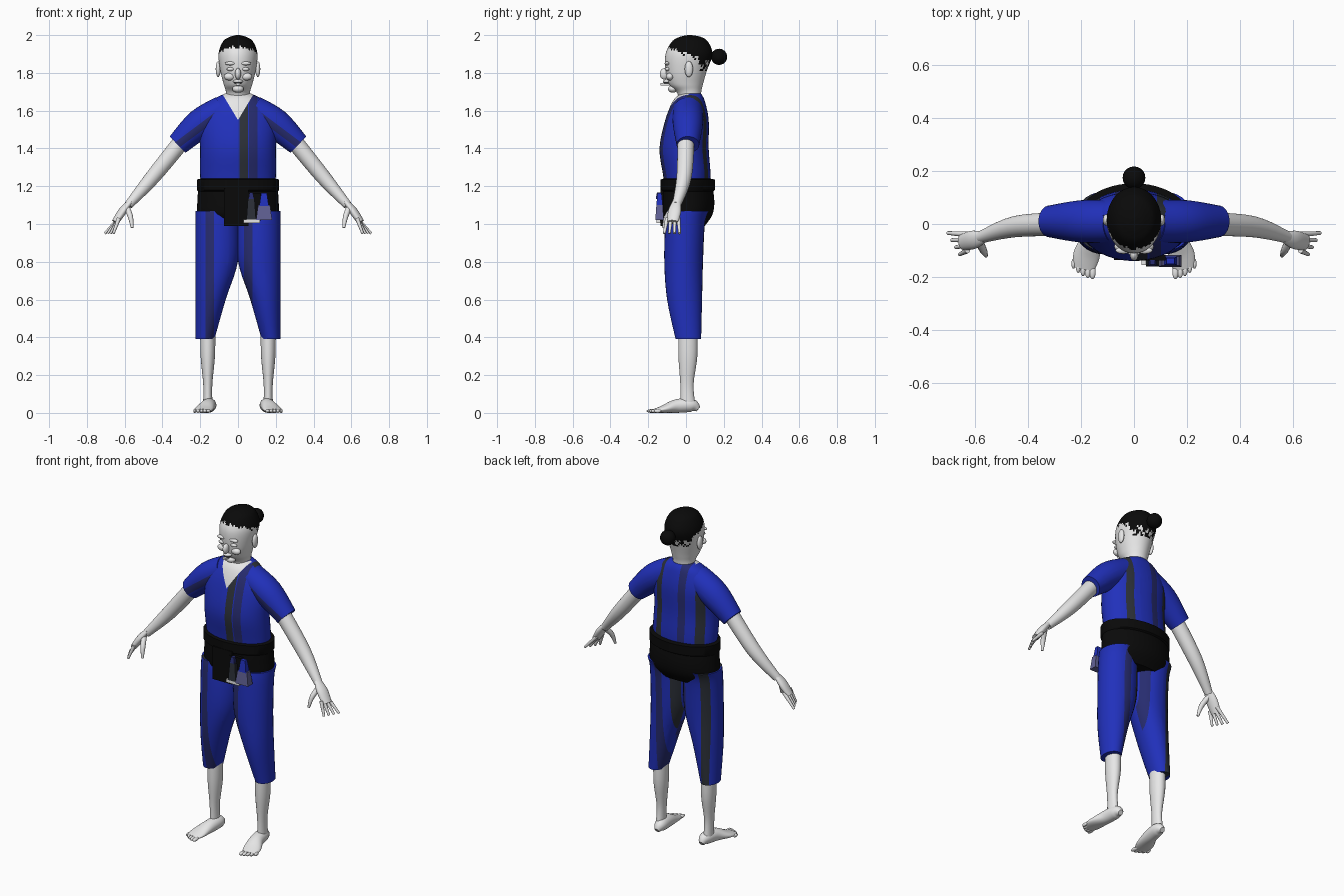
import bpy, bmesh, math, random
from mathutils import Vector, Matrix

random.seed(4)
if "Cube" in bpy.data.objects:
    bpy.data.objects.remove(bpy.data.objects["Cube"])


def material(name, red, green, blue):
    mat = bpy.data.materials.new(name)
    mat.use_nodes = True
    mat.diffuse_color = (red, green, blue, 1)
    mat.node_tree.nodes["Principled BSDF"].inputs["Base Color"].default_value = mat.diffuse_color
    return mat


SKIN = material("pale skin", .8, .8, .8)
BLUE = material("royal blue cloth", .015, .03, .5)
NAVY = material("navy stripe", .02, .025, .16)
CHARCOAL = material("charcoal stripe", .025, .03, .04)
BLACK = material("black", .003, .003, .003)
SLATE = material("slate pouch", .12, .12, .3)
CLOTH = [BLUE, NAVY, CHARCOAL, SKIN]
ALONG_X, ALONG_Y, ALONG_Z = Matrix.Identity(3)
FRONT, BACK = -1, 1


def finish(bm, name, mats, cuts=(), rule=None):
    """Cut along planes, colour the faces by a rule and make the object."""
    for point, normal in cuts:
        bmesh.ops.bisect_plane(bm, geom=bm.verts[:] + bm.edges[:] + bm.faces[:],
                               plane_co=point, plane_no=normal)
    bmesh.ops.recalc_face_normals(bm, faces=bm.faces)
    for face in bm.faces:
        face.smooth = True
        if rule:
            face.material_index = mats.index(rule(face.calc_center_median()))
    mesh = bpy.data.meshes.new(name)
    bm.to_mesh(mesh)
    bm.free()
    for mat in mats:
        mesh.materials.append(mat)
    mesh.set_sharp_from_angle(angle=math.radians(45))
    bpy.context.collection.objects.link(bpy.data.objects.new(name, mesh))


def resample(rows, steps):
    """Smooth curve through the section rows."""
    rows = [Vector(row) for row in rows]
    padded = [rows[0]] + rows + [rows[-1]]
    curve = []
    for a, b, c, d in zip(padded, padded[1:], padded[2:], padded[3:]):
        for step in range(steps):
            t = step / steps
            start, end = (c - a) / 2, (d - b) / 2
            ease = t * t * (3 - 2 * t)
            curve.append(b.lerp(c, ease) + start * t * (1 - t) ** 2 - end * t * t * (1 - t))
    return curve + [rows[-1]]


def loft(name, rows, mats, level, side=1, segments=32, steps=5, **colouring):
    """Skin ellipses (x, y, z, radius, radius), kept level or square to the path."""
    rows = resample(rows, steps)
    points = [Vector((row[0] * side, row[1], row[2])) for row in rows]
    bm = bmesh.new()
    rings = []
    for i, (point, row) in enumerate(zip(points, rows)):
        u, v = ALONG_X, ALONG_Y
        if not level:
            tangent = points[min(i + 1, len(points) - 1)] - points[max(i - 1, 0)]
            u = tangent.cross(ALONG_Z).normalized()
            v = u.cross(tangent).normalized()
        angles = [math.tau * k / segments for k in range(segments)]
        rings.append([bm.verts.new(point + u * row[3] * math.cos(angle) + v * row[4] * math.sin(angle))
                      for angle in angles])
    for low, high in zip(rings, rings[1:]):
        for k in range(segments):
            bm.faces.new((low[k - 1], low[k], high[k], high[k - 1]))
    bm.faces.new(rings[0])
    bm.faces.new(rings[-1])
    finish(bm, name, mats, **colouring)


def upright(name, rows, mats, centre=lambda radius: 0, **options):
    """Level sections given as (z, x radius, front y, back y)."""
    rows = [(centre(radius), (front + back) / 2, z, radius, (back - front) / 2)
            for z, radius, front, back in rows]
    loft(name, rows, mats, level=True, **options)


def limb(name, rows, mats=(SKIN,), squash=1, **options):
    """Sections (x, y, z, radius) along a path, flattened where they meet the floor."""
    rows = [(x, y, z, radius, min(radius * squash, z)) for x, y, z, radius in rows]
    loft(name, rows, list(mats), level=False, **options)


def ball(name, centre, size, mat=SKIN):
    bm = bmesh.new()
    bmesh.ops.create_uvsphere(bm, u_segments=20, v_segments=12, radius=1)
    bm.transform(Matrix.Translation(centre) @ Matrix.Diagonal((*size, 1)))
    finish(bm, name, [mat])


def block(name, centre, size, mat, taper=1):
    """Box with a tapered top."""
    bm = bmesh.new()
    bmesh.ops.create_cube(bm, size=1)
    for vert in bm.verts:
        if vert.co.z > 0:
            vert.co.xy *= taper
    bm.transform(Matrix.Translation(centre) @ Matrix.Diagonal((*size, 1)))
    finish(bm, name, [mat])


def stripes(bands, half_width=.022):
    """Cuts and colour rule for vertical bands (x, front or back, material)."""
    def rule(c):
        for x, facing, mat in bands:
            if abs(c.x - x) < half_width and c.y * facing > 0:
                return mat
        return BLUE
    cuts = [((x + edge, 0, 0), ALONG_X) for x, *_ in bands for edge in (-half_width, half_width)]
    return cuts, rule


# Shirt with stripes and an open V neck
shirt_cuts, shirt_stripe = stripes([(.03, FRONT, CHARCOAL), (.08, FRONT, NAVY), (-.15, BACK, CHARCOAL),
                                    (-.05, BACK, NAVY), (.11, BACK, CHARCOAL)])
neck_point = Vector((0, 0, 1.55))
neck_slope = .6
shirt_cuts += [(neck_point, (side, 0, -neck_slope)) for side in (1, -1)]


def shirt_rule(c):
    in_neck = c.y < .02 and abs(c.x) < (c.z - neck_point.z) * neck_slope
    return SKIN if in_neck else shirt_stripe(c)


upright("shirt", [(1.1, .19, -.1, .12), (1.25, .2, -.12, .13), (1.4, .2, -.14, .12), (1.55, .2, -.11, .12),
                  (1.65, .14, -.07, .1), (1.69, .07, -.03, .08)],
        CLOTH, segments=48, cuts=shirt_cuts, rule=shirt_rule)

# Sleeve stripe runs parallel to the sleeve
sleeve_start, sleeve_end = Vector((.08, .01, 1.6)), Vector((.32, .01, 1.42))
trouser_bands = {1: [(.055, FRONT, NAVY), (.03, BACK, CHARCOAL), (.12, BACK, NAVY)],
                 -1: [(-.15, FRONT, NAVY), (-.18, BACK, CHARCOAL), (-.03, BACK, NAVY)]}

for side, prefix in ((1, "left_"), (-1, "right_")):
    # Sleeve
    direction = sleeve_end - sleeve_start
    across = Vector((-direction.z * side, 0, direction.x)).normalized()
    middle = sleeve_start * 1
    middle.x *= side

    def sleeve_rule(c):
        return NAVY if c.y < 0 and abs((c - middle).dot(across)) < .018 else BLUE

    limb(prefix + "sleeve", [(*sleeve_start, .08), (.2, .01, 1.53, .08), (*sleeve_end, .06)], CLOTH, side=side,
         cuts=[(middle + across * offset, across) for offset in (-.018, .018)], rule=sleeve_rule)

    # Arm, palm, fingers and thumb
    limb(prefix + "arm", [(.28, 0, 1.46, .045), (.45, -.01, 1.25, .04), (.58, -.05, 1.1, .023)], side=side)
    limb(prefix + "palm", [(.57, -.05, 1.12, .022), (.61, -.06, 1.07, .035), (.65, -.07, 1.01, .03)],
         squash=.6, side=side)
    for i, finger in enumerate(("index", "middle", "ring", "little")):
        limb(prefix + finger + "_finger", [(.63, -.1 + .02 * i, 1.03, .011),
                                           (.66 + .015 * i, -.115 + .027 * i, .95, .007)],
             side=side, segments=10)
    limb(prefix + "thumb", [(.59, -.06, 1.09, .016), (.57, -.1, 1.04, .014), (.56, -.12, .98, .007)],
         side=side, segments=12)

    # Trouser leg, keeping its outer edge nearly straight
    cuts, rule = stripes(trouser_bands[side])
    upright(prefix + "trouser", [(.39, .05, -.055, .08), (.6, .08, -.1, .085), (.8, .112, -.115, .09),
                                 (1, .113, -.11, .1), (1.07, .1, -.1, .12)],
            CLOTH, centre=lambda radius: .225 - radius, side=side, cuts=cuts, rule=rule)

    # Shin, foot and toes
    upright(prefix + "shin", [(.04, .025, -.03, .05), (.15, .024, -.03, .04), (.3, .038, -.04, .06),
                              (.45, .04, -.04, .06)], [SKIN], centre=lambda radius: .16, side=side)
    limb(prefix + "foot", [(.15, .065, .02, .015), (.15, .03, .04, .035), (.16, -.05, .036, .04),
                           (.18, -.12, .02, .05), (.19, -.17, .01, .04)], side=side)
    for i in range(5):
        ball(f"{prefix}toe_{i + 1}", (side * (.157 + .018 * i), -.182 + .002 * i * i, .01),
             (.012 - .001 * i, .027 - .002 * i, .01))

    # Ear, brow, eyelid and cheek
    ball(prefix + "ear", (side * .105, .015, 1.82), (.013, .022, .042))
    ball(prefix + "brow", (side * .04, -.1, 1.85), (.03, .013, .01))
    ball(prefix + "eyelid", (side * .04, -.098, 1.82), (.02, .012, .01))
    ball(prefix + "cheek", (side * .045, -.085, 1.78), (.03, .02, .02))


# Head with a ragged hairline that drops towards the nape
def hair_rule(c):
    line = 1.9 - .38 * c.y + random.uniform(-.012, .012)
    nape_wisp = c.y > .07 and 1.81 < c.z < line and random.random() < .6
    return BLACK if c.z > line or nape_wisp else SKIN


upright("head", [(1.6, .07, -.03, .08), (1.69, .063, -.045, .08), (1.74, .076, -.09, .09), (1.81, .093, -.108, .11),
                 (1.9, .103, -.108, .14), (1.965, .08, -.075, .116), (1.99, .045, -.035, .08), (2, .01, .01, .03)],
        [SKIN, BLACK], segments=72, steps=8, rule=hair_rule)
ball("hair_bun", (0, .175, 1.885), (.043, .043, .043), BLACK)
ball("nose", (0, -.115, 1.795), (.016, .024, .03))
ball("lips", (0, -.1, 1.755), (.026, .022, .01))
ball("mouth_line", (0, -.103, 1.747), (.022, .019, .004), CHARCOAL)
block("tongue", (0, -.11, 1.74), (.022, .05, .012), SKIN)
ball("chin", (0, -.07, 1.715), (.03, .025, .02))

# Hip sash, belt and hanging flap
upright("hip_sash", [(.99, .18, -.07, .1), (1.05, .215, -.12, .14), (1.12, .215, -.126, .15), (1.2, .21, -.12, .14)],
        [BLACK], segments=48)
upright("belt", [(1.17, .21, -.12, .14), (1.18, .218, -.135, .154), (1.235, .218, -.135, .154),
                 (1.24, .2, -.12, .13)], [BLACK], segments=48, steps=1)
block("sash_flap", (-.01, -.126, 1.09), (.13, .02, .2), BLACK)
block("sash_knot", (.075, -.128, 1.09), (.09, .02, .15), BLACK)

# Pouches and a pale tag on the left hip
block("outer_pouch", (.138, -.14, 1.06), (.085, .045, .08), SLATE, taper=.75)
block("outer_pouch_neck", (.138, -.14, 1.13), (.05, .035, .07), BLUE, taper=.6)
block("inner_pouch", (.07, -.14, 1.08), (.05, .04, .11), CHARCOAL, taper=.7)
block("inner_pouch_neck", (.07, -.145, 1.15), (.03, .03, .035), NAVY, taper=.6)
block("tag", (.072, -.145, 1.015), (.088, .02, .02), SKIN)
